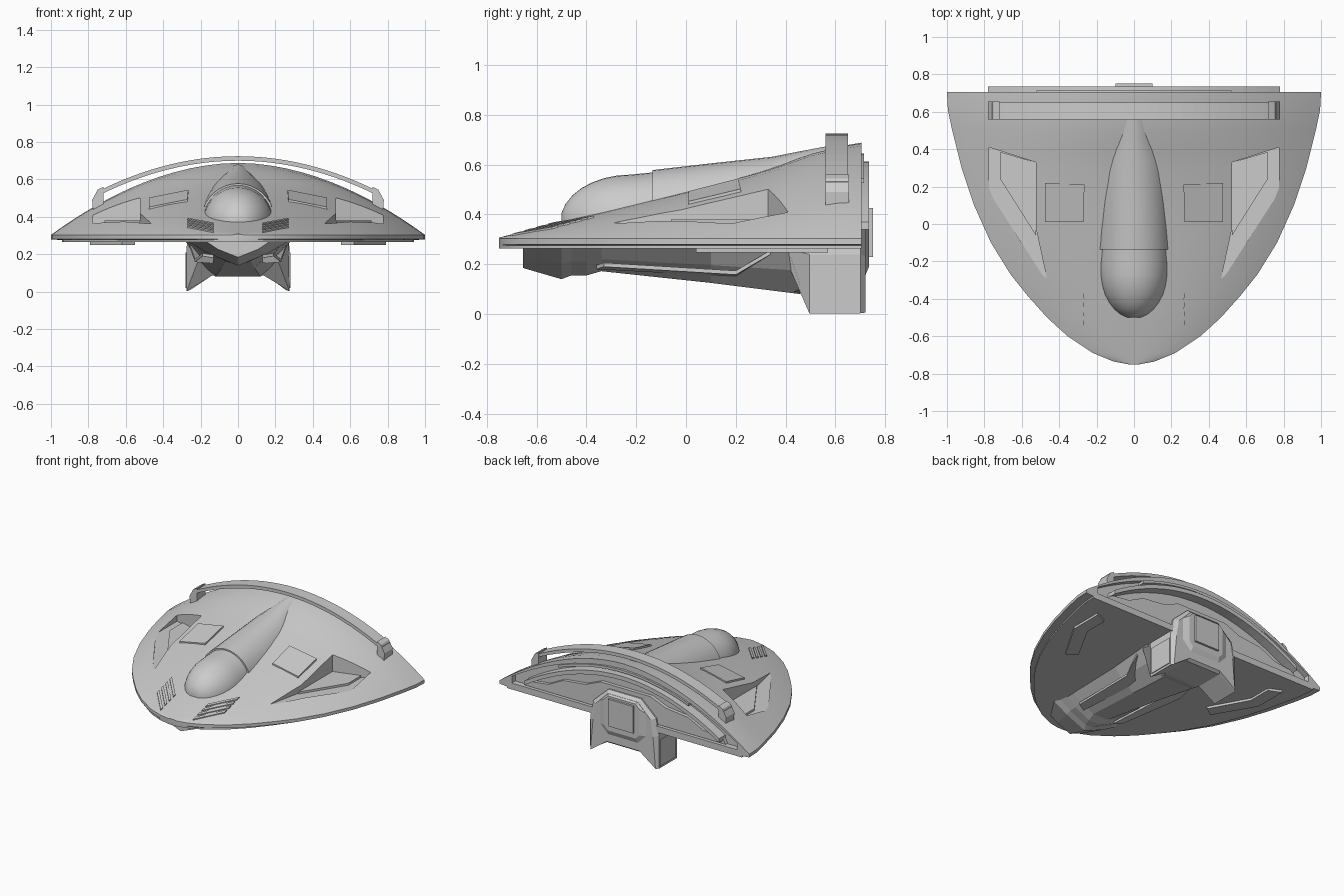
import bpy, bmesh, math

if "Cube" in bpy.data.objects:
    bpy.data.objects.remove(bpy.data.objects["Cube"])

# ---------- helpers ----------
def lerp(tab, v):
    if v <= tab[0][0]:
        return tab[0][1]
    for (a, p), (b, q) in zip(tab, tab[1:]):
        if v <= b:
            return p + (q - p) * (v - a) / (b - a)
    return tab[-1][1]

def loft(name, rings, smooth=False):
    bm = bmesh.new()
    vs = [[bm.verts.new(p) for p in r] for r in rings]
    n = len(rings[0])
    for a, b in zip(vs, vs[1:]):
        for i in range(n):
            j = (i + 1) % n
            bm.faces.new((a[i], a[j], b[j], b[i]))
    bm.faces.new(vs[0])
    bm.faces.new(vs[-1])
    bmesh.ops.recalc_face_normals(bm, faces=bm.faces)
    me = bpy.data.meshes.new(name)
    bm.to_mesh(me)
    bm.free()
    ob = bpy.data.objects.new(name, me)
    bpy.context.collection.objects.link(ob)
    if smooth:
        bpy.ops.object.select_all(action='DESELECT')
        ob.select_set(True)
        bpy.context.view_layer.objects.active = ob
        bpy.ops.object.shade_smooth_by_angle(angle=math.radians(25))
    return ob

def prism_y(name, poly, y0, y1):
    return loft(name, [[(x, y, z) for x, z in poly] for y in (y0, y1)])

def prism_z(name, poly, z0, z1, s=1):
    return loft(name, [[(s * x, y, z) for x, y in poly] for z in (z0, z1)])

def cut(ob, cutter):
    m = ob.modifiers.new('cut', 'BOOLEAN')
    m.operation = 'DIFFERENCE'
    m.solver = 'EXACT'
    m.object = cutter
    bpy.context.view_layer.objects.active = ob
    bpy.ops.object.modifier_apply(modifier=m.name)
    bpy.data.objects.remove(cutter)

def mirrored(half):
    return half + [(-x, z) for x, z in reversed(half)]

# ---------- hull shape functions ----------
WIDTH = [(-.75, .03), (-.735, .11), (-.69, .22), (-.6, .355), (-.5, .465), (-.38, .572),
         (-.27, .66), (-.1, .765), (.1, .855), (.3, .922), (.5, .972), (.61, .995), (.705, 1)]
RISE = [(-.75, .004), (-.5, .07), (.1, .215), (.35, .285), (.55, .36), (.705, .385)]

def hull_z(x, y):
    p = lerp([(.1, 2.3), (.7, 1.9)], y)
    return .303 + lerp(RISE, y) * (1 - min(1, abs(x) / lerp(WIDTH, y)) ** p)

def skin_plate(name, poly, t, s=1):
    return loft(name, [[(s * x, y, hull_z(x, y) + d) for x, y in poly] for d in (-.03, t)])

# ---------- main hull ----------
rings = []
N = 36
ys = sorted([y for y, w in WIDTH] + [0, .2, .4, -.19, -.645, -.55])
for y in ys:
    w = lerp(WIDTH, y)
    top = [(w * math.sin(math.pi / 2 * (2 * i / N - 1)), y) for i in range(N + 1)]
    ring = [(x, y, hull_z(x, y)) for x, y in top]
    k = w * .94
    ring += [(w, y, .28), (k, y, .275), (k, y, .264), (-k, y, .264), (-k, y, .275), (-w, y, .28)]
    rings.append(ring)
hull = loft('main_hull', rings)

# wing recesses with a raised inner ledge
for s in (-1, 1):
    cut(hull, prism_z('recess_cutter', [(.775, .41), (.775, .17), (.46, -.32), (.525, -.02), (.525, .33)],
                      .365, .8, s))
# rear recess
arc = [(.9 * math.sin(math.pi / 2 * i / 10), 0) for i in range(-10, 11)]
cut(hull, prism_y('rear_cutter',
                  [(x, .34 + .31 * (1 - (abs(x) / .93) ** 1.9)) for x, _ in arc] + [(.9, .31), (-.9, .31)], .665, .9))
bpy.ops.object.select_all(action='DESELECT')
hull.select_set(True)
bpy.context.view_layer.objects.active = hull
bpy.ops.object.shade_smooth_by_angle(angle=math.radians(20))

for s in (-1, 1):
    prism_z('recess_ledge', [(.525, .33), (.715, .385), (.715, .24), (.525, -.06)], .35, .38, s)
    # square top hatches
    skin_plate('top_hatch', [(.27, .01), (.475, .01), (.475, .22), (.265, .21)], .012, s)
    # nose vents
    for i in range(4):
        d = -.048 * i
        skin_plate('nose_vent', [(.13, -.53 + d), (.27, -.37 + d), (.27, -.395 + d), (.13, -.555 + d)], .008, s)
    # underwing chevron pads
    prism_z('underwing_pad', [(.62, .04), (.79, .33), (.79, .57), (.70, .53), (.70, .36), (.55, .09)],
            .248, .27, s)

# ---------- canopy and spine ----------
def dome_ring(y, half, top, base=.37):
    pts = [(half * math.cos(math.pi * i / 18), y, base + (top - base) * math.sin(math.pi * i / 18))
           for i in range(19)]
    return pts + [(-half, y, .3), (half, y, .3)]

rings = []
for i in range(1, 9):
    a = math.pi / 2 * i / 8
    rings.append(dome_ring(-.22 - .285 * math.cos(a), .188 * math.sin(a), .37 + .19 * math.sin(a)))
rings.append(dome_ring(-.1, .188, .572))
loft('canopy', rings, True)
loft('spine_fairing', [dome_ring(y, h, t) for y, h, t in
     ((-.135, .2, .578), (.1, .2, .605), (.35, .2, .632), (.45, .17, .652), (.6, .12, .68))], True)

# ---------- rear arch standing clear of the hull ----------
def arch(name, half, top, k, thick, y0, y1, n=24):
    xs = [half * (2 * i / n - 1) for i in range(n + 1)]
    up = [(x, top - k * x * x) for x in xs]
    return prism_y(name, up + [(x, z - thick) for x, z in reversed(up)], y0, y1)

arch('rear_arch', .76, .724, .335, .024, .56, .65)
for s in (-1, 1):
    prism_y('arch_foot', [(s * .72, .56), (s * .75, .545), (s * .78, .49), (s * .775, .43), (s * .72, .44)], .56, .655)
# rail and stepped panel in the rear face
arch('rear_rail', .78, .612, .40, .03, .66, .735)
arch('rear_upper_rail', .52, .645, .37, .018, .66, .715)
prism_y('rear_panel', mirrored([(.2, .5), (.32, .45), (.5, .43), (.62, .37), (.78, .35), (.8, .315)]), .64, .69)

# ---------- keel ----------
rings = []
for y, t, b, zb in ((-.655, .17, .004, .185), (-.5, .27, .004, .14), (-.46, .25, .03, .155), (-.4, .24, .05, .155),
                    (-.34, .24, .06, .172), (.1, .25, .09, .125), (.46, .28, .12, .08)):
    m = (t + b) / 2 + .02
    half = [(t, .268), (m, zb + (.268 - zb) * .5), (b, zb)]
    rings.append([(x, y, z) for x, z in mirrored(half)])
loft('keel', rings)
for s in (-1, 1):
    loft('keel_ledge', [[(s * x, y, z + d) for x, y, z in
         ((.13, -.36, .18), (.19, -.33, .19), (.23, .2, .158), (.26, .34, .24), (.2, .34, .24), (.13, .2, .15))]
         for d in (0, .016)])

# ---------- engine block with splayed feet ----------
body = mirrored([(.13, .47), (.25, .36), (.275, .24), (.275, .003), (.14, .085)])
front = mirrored([(.12, .4), (.22, .34), (.27, .26), (.2, .2), (.12, .09)])
rear = mirrored([(.12, .45), (.22, .35), (.24, .23), (.26, .006), (.13, .1)])
loft('engine_block', [[(x, y, z) for x, z in p] for p, y in
     ((front, .41), (body, .495), (body, .70), (rear, .72))])
loft('engine_housing', [[(x, y, z) for x, z in mirrored(h)] for h, y in
     (([(.13, .46), (.24, .35), (.24, .22), (.13, .11)], .70),
      ([(.11, .44), (.14, .41), (.14, .22), (.11, .19)], .735))])
prism_y('engine_panel', mirrored([(.1, .425), (.1, .23)]), .73, .75)
for s in (-1, 1):
    loft('foot_plate', [[(s * x, y, z) for y, z in ((.515, .02), (.695, .02), (.695, .21), (.515, .21))]
                        for x in (.27, .281)])
